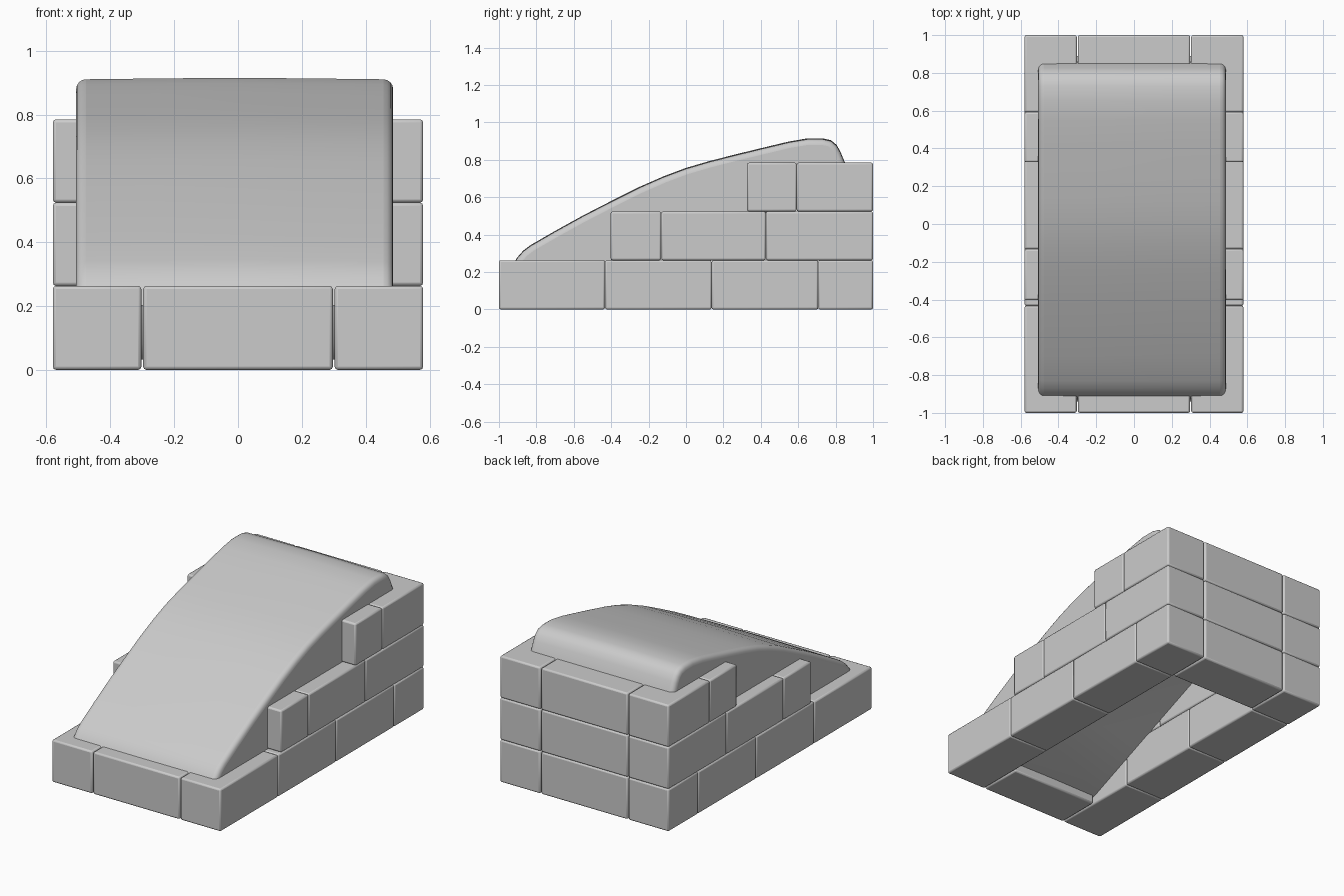
import bpy, bmesh

if "Cube" in bpy.data.objects:
    bpy.data.objects.remove(bpy.data.objects["Cube"])

GAP = 0.003   # half of the joint between bricks
T = 0.28      # wall thickness
X = 0.58      # half width of the walls
LEVELS = [0.0, 0.263, 0.524, 0.785]


def finish(name, bm, width, segments, angle):
    bmesh.ops.recalc_face_normals(bm, faces=bm.faces)
    mesh = bpy.data.meshes.new(name)
    bm.to_mesh(mesh)
    bm.free()
    ob = bpy.data.objects.new(name, mesh)
    bpy.context.collection.objects.link(ob)
    bev = ob.modifiers.new("bevel", 'BEVEL')
    bev.width, bev.segments = width, segments
    bev.limit_method, bev.angle_limit = 'ANGLE', angle
    bev.use_clamp_overlap = False
    bpy.ops.object.select_all(action='DESELECT')
    bpy.context.view_layer.objects.active = ob
    ob.select_set(True)
    bpy.ops.object.shade_smooth_by_angle(angle=0.7)
    return ob


def brick(name, x0, x1, y0, y1, level):
    z0, z1 = LEVELS[level], LEVELS[level + 1]
    bm = bmesh.new()
    bmesh.ops.create_cube(bm, size=1)
    for v in bm.verts:
        v.co.x = x0 + GAP if v.co.x < 0 else x1 - GAP
        v.co.y = y0 if v.co.y < 0 else y1
        # keep the outer ends flush, open the inner joints
        if abs(v.co.y) < 0.99:
            v.co.y += GAP if v.co.y == y0 else -GAP
        v.co.z = z0 if v.co.z < 0 else z1
        if v.co.z == z0 and level > 0:
            v.co.z += GAP
    return finish(name, bm, 0.01, 2, 0.6)


# stepped side walls: brick joints along y for each course
COURSES = [
    [-1.0, -0.43, 0.14, 0.71, 1.0],
    [-0.40, -0.13, 0.43, 1.0],
    [0.33, 0.595, 1.0],
]
for level, joints in enumerate(COURSES):
    for i, (y0, y1) in enumerate(zip(joints, joints[1:])):
        brick(f"left_brick_{level}_{i}", -X - GAP, -X + T, y0, y1, level)
        brick(f"right_brick_{level}_{i}", X - T, X + GAP, y0, y1, level)
    # back wall
    brick(f"back_brick_{level}", -X + T, X - T, 1 - T, 1.0, level)

# front wall
brick("front_brick", -X + T, X - T, -1.0, -1 + T, 0)

# sloping curved slab: side profile (y, z) extruded across x
PROFILE = [
    (-0.94, 0.20), (-0.905, 0.27), (-0.87, 0.31), (-0.83, 0.34), (-0.70, 0.415),
    (-0.55, 0.498), (-0.40, 0.575), (-0.25, 0.65), (-0.12, 0.707), (0.0, 0.752),
    (0.13, 0.79), (0.28, 0.828), (0.42, 0.862), (0.55, 0.893), (0.65, 0.91),
    (0.73, 0.91), (0.775, 0.90), (0.805, 0.875), (0.825, 0.84), (0.848, 0.785),
    (0.89, 0.66), (0.87, 0.61), (0.80, 0.59), (0.45, 0.52), (0.17, 0.42),
    (-0.30, 0.225), (-0.72, 0.05), (-0.82, 0.03), (-0.89, 0.08),
]
# slices across x with a slight crown in the middle
STATIONS = [(-0.507, 0.0), (-0.25, 0.003), (-0.01, 0.005), (0.23, 0.003), (0.486, 0.0)]
bm = bmesh.new()
rings = [[bm.verts.new((x, y, z + crown)) for y, z in PROFILE] for x, crown in STATIONS]
n = len(PROFILE)
for a, b in zip(rings, rings[1:]):
    for i in range(n):
        j = (i + 1) % n
        bm.faces.new((a[i], a[j], b[j], b[i]))
bm.faces.new(rings[0])
bm.faces.new(rings[-1])
finish("ramp_slab", bm, 0.03, 4, 0.9)
